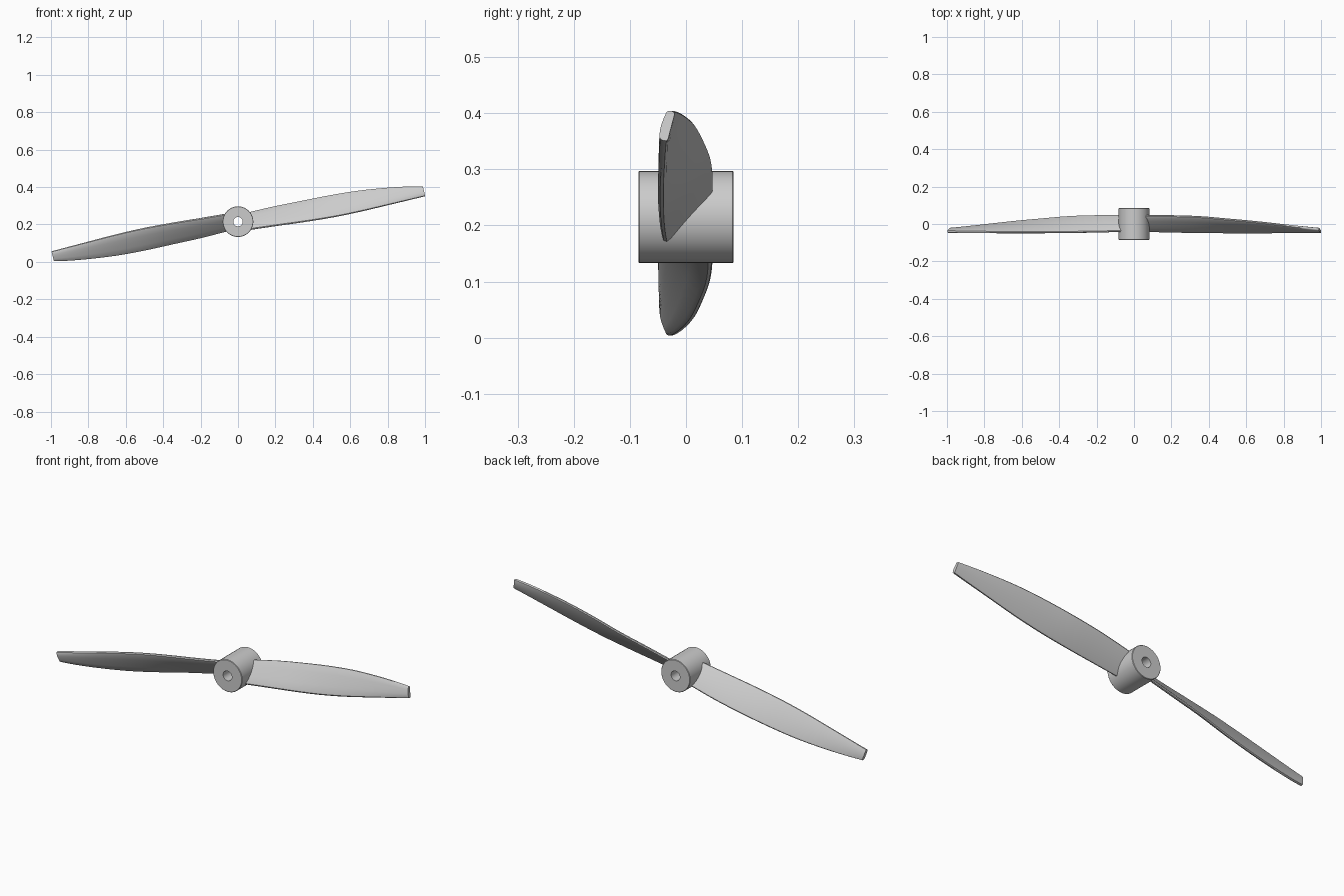
import bpy, bmesh, math
from mathutils import Vector, Matrix

if "Cube" in bpy.data.objects:
    bpy.data.objects.remove(bpy.data.objects["Cube"])

HUB_Z = 0.215

# Blade stations: x, upper edge (y, z), lower edge (y, z)
STATIONS = [
    (0.05, 0.045, 0.262, -0.039, 0.170),
    (0.20, 0.045, 0.297, -0.043, 0.192),
    (0.35, 0.040, 0.327, -0.045, 0.213),
    (0.50, 0.027, 0.357, -0.046, 0.237),
    (0.65, 0.013, 0.381, -0.046, 0.268),
    (0.80, -0.004, 0.396, -0.044, 0.304),
    (0.92, -0.018, 0.403, -0.042, 0.333),
    (0.994, -0.026, 0.404, -0.040, 0.351),
]
# Cross-section: fraction along the chord from lower edge, offset along front normal
SECTION = [(0.0, 0.0), (0.02, 0.006), (0.09, 0.009), (0.3, 0.011), (0.5, 0.011),
           (0.7, 0.010), (0.92, 0.008), (0.98, 0.005), (1.0, 0.0),
           (0.98, -0.005), (0.92, -0.007), (0.5, -0.007), (0.09, -0.007), (0.02, -0.005)]


def catmull(a, b, c, d, t):
    return 0.5 * (2 * b + (c - a) * t + (2 * a - 5 * b + 4 * c - d) * t * t
                  + (3 * b - a - 3 * c + d) * t ** 3)


def smooth_stations(rows, steps):
    out, last = [], len(rows) - 1
    for i in range(last):
        quad = (rows[max(i - 1, 0)], rows[i], rows[i + 1], rows[min(i + 2, last)])
        for k in range(steps):
            out.append([catmull(*v, k / steps) for v in zip(*quad)])
    return out + [list(rows[-1])]


def finish(name, bm, angle):
    bmesh.ops.recalc_face_normals(bm, faces=bm.faces)
    mesh = bpy.data.meshes.new(name)
    bm.to_mesh(mesh)
    bm.free()
    ob = bpy.data.objects.new(name, mesh)
    bpy.context.collection.objects.link(ob)
    bpy.ops.object.select_all(action='DESELECT')
    bpy.context.view_layer.objects.active = ob
    ob.select_set(True)
    bpy.ops.object.shade_smooth_by_angle(angle=math.radians(angle))
    return ob


def bridge(bm, a, b):
    n = len(a)
    for i in range(n):
        bm.faces.new((a[i], a[(i + 1) % n], b[(i + 1) % n], b[i]))


# Twisted blade, lofted through the stations
def make_blade(name, turn):
    bm = bmesh.new()
    rings = []
    for x, uy, uz, ly, lz in smooth_stations(STATIONS, 3):
        skew = 0.006 * x  # tip is cut square to the tilted blade
        up, low = Vector((x - skew, uy, uz)), Vector((x + skew, ly, lz))
        chord = up - low
        normal = Vector((0, -chord.z, chord.y)).normalized()
        rings.append([bm.verts.new(low + chord * s + normal * n) for s, n in SECTION])
    for a, b in zip(rings, rings[1:]):
        bridge(bm, a, b)
    bm.faces.new(rings[0])
    bm.faces.new(rings[-1])
    pivot = Matrix.Translation((0, 0, HUB_Z))
    bm.transform(pivot @ Matrix.Rotation(math.radians(turn), 4, 'Y') @ pivot.inverted())
    return finish(name, bm, 40)


make_blade("right_blade", 0)
make_blade("left_blade", 180 - 1.3)

# Hub tube with a through bore along y
bm = bmesh.new()
profile = [(0.025, -0.085), (0.080, -0.085), (0.082, -0.083),
           (0.082, 0.083), (0.080, 0.085), (0.025, 0.085)]
SIDES = 40
loops = []
for r, y in profile:
    loops.append([bm.verts.new((r * math.cos(2 * math.pi * i / SIDES), y,
                                HUB_Z + r * math.sin(2 * math.pi * i / SIDES)))
                  for i in range(SIDES)])
for i in range(len(loops)):
    bridge(bm, loops[i], loops[(i + 1) % len(loops)])
finish("hub", bm, 30)
